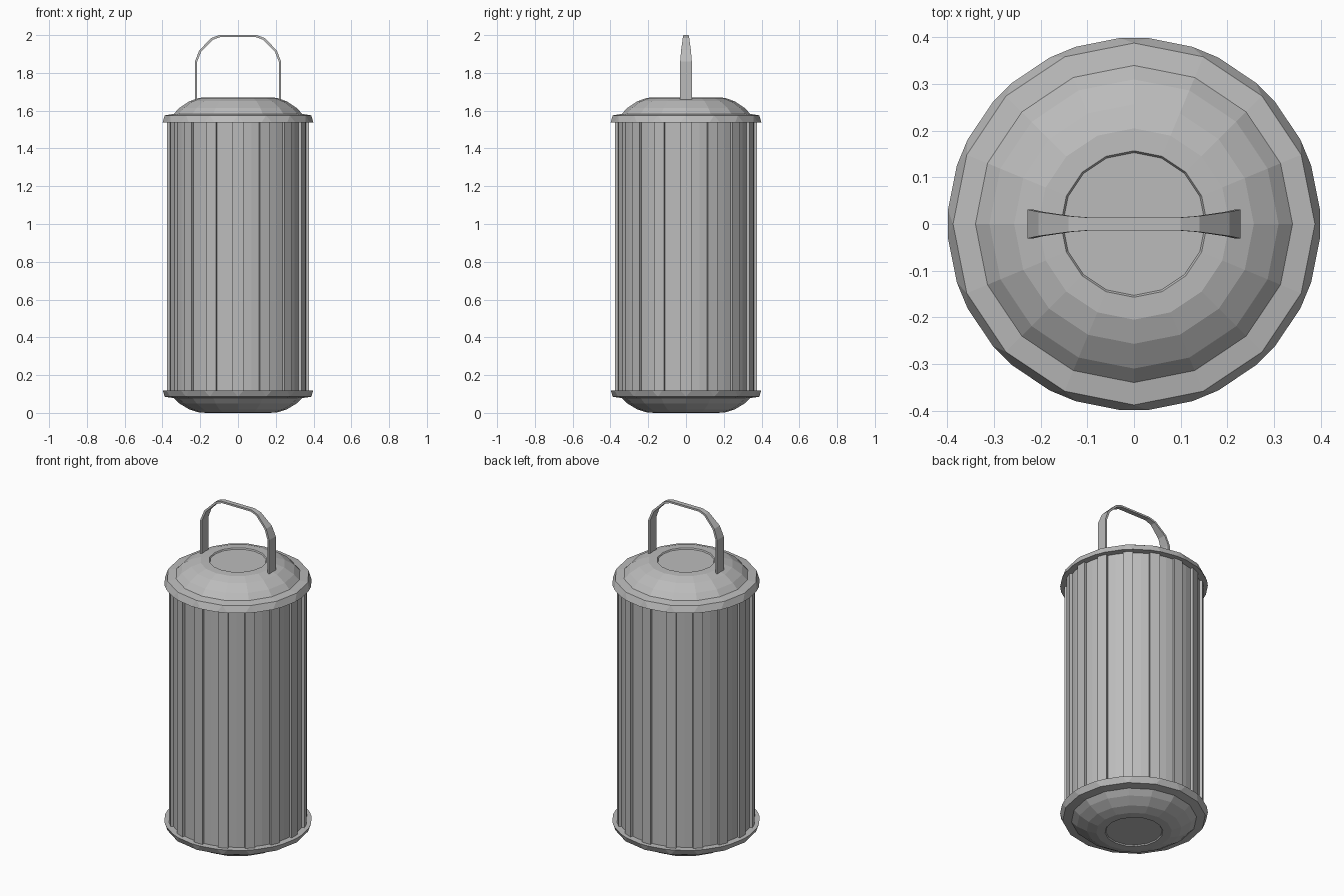
import bpy, bmesh, math

if "Cube" in bpy.data.objects:
    bpy.data.objects.remove(bpy.data.objects["Cube"])

gray = bpy.data.materials.new("galvanised gray")
gray.diffuse_color = (0.5, 0.5, 0.5, 1)
gray.use_nodes = True
gray.node_tree.nodes["Principled BSDF"].inputs["Base Color"].default_value = gray.diffuse_color
SIDES = 16
STEP = 2 * math.pi / SIDES
HALF_RIB = math.radians(4.3)


def make_object(name, bm):
    bmesh.ops.recalc_face_normals(bm, faces=bm.faces)
    mesh = bpy.data.meshes.new(name)
    bm.to_mesh(mesh)
    bm.free()
    mesh.materials.append(gray)
    ob = bpy.data.objects.new(name, mesh)
    bpy.context.collection.objects.link(ob)
    return ob


def ring(bm, r, z, paired=False):
    # Paired rings have the sixteen corners cut flat
    offsets = (-HALF_RIB, HALF_RIB) if paired else (0, 0)
    verts = []
    for i in range(SIDES):
        for o in offsets:
            a = i * STEP + o
            verts.append(bm.verts.new((r * math.cos(a), r * math.sin(a), z)))
    return verts


def bridge(bm, a, b):
    n = len(a)
    for i in range(n):
        j = (i + 1) % n
        bm.faces.new((a[i], a[j], b[j], b[i]))


def cap(name, to_z):
    # Domed cap: recessed disc, dome, flat shoulder, flared rim, flat underside
    profile = [(0.153, 1.663, False), (0.157, 1.67, False), (0.205, 1.668, False),
               (0.257, 1.65, False), (0.31, 1.615, False), (0.34, 1.583, False),
               (0.388, 1.575, False), (0.4, 1.537, True), (0.34, 1.537, True)]
    bm = bmesh.new()
    rings = [ring(bm, r, to_z(z), p) for r, z, p in profile]
    for a, b in zip(rings, rings[1:]):
        bridge(bm, a, b)
    bm.faces.new(rings[0])
    bm.faces.new(rings[-1])
    bmesh.ops.remove_doubles(bm, verts=bm.verts, dist=1e-5)
    return make_object(name, bm)


cap("lid", lambda z: z)
cap("base", lambda z: (1.67 - z) * 0.9)

# Can wall with sixteen narrow raised ribs
bm = bmesh.new()
outline = []
for i in range(SIDES):
    for o, r in ((-HALF_RIB, 0.36), (-HALF_RIB, 0.376), (HALF_RIB, 0.376),
                 (HALF_RIB, 0.36), (STEP / 2, 0.36)):
        a = i * STEP + o
        outline.append((r * math.cos(a), r * math.sin(a)))
low, high = ([bm.verts.new((x, y, z)) for x, y in outline] for z in (0.115, 1.54))
bridge(bm, low, high)
make_object("ribbed_wall", bm)

# Carrying handle: a strap that narrows towards the top
half = [(0.228, 1.65, 0.031), (0.228, 1.86, 0.031), (0.205, 1.92, 0.026),
        (0.14, 1.985, 0.017), (0.1, 2.0, 0.014)]
path = half + [(-x, z, w) for x, z, w in reversed(half)]
T = 0.012
bm = bmesh.new()
sections = []
for x, z, w in path:
    # Inner edge is pulled towards the middle of the arch
    dx, dz = x, max(0, z - 1.86) * 1.6
    k = T / math.hypot(dx, dz)
    xi, zi = x - dx * k, z - dz * k
    sections.append([bm.verts.new(p) for p in
                     ((x, -w, z), (x, w, z), (xi, w, zi), (xi, -w, zi))])
for a, b in zip(sections, sections[1:]):
    bridge(bm, a, b)
bm.faces.new(sections[0])
bm.faces.new(sections[-1])
make_object("handle", bm)
